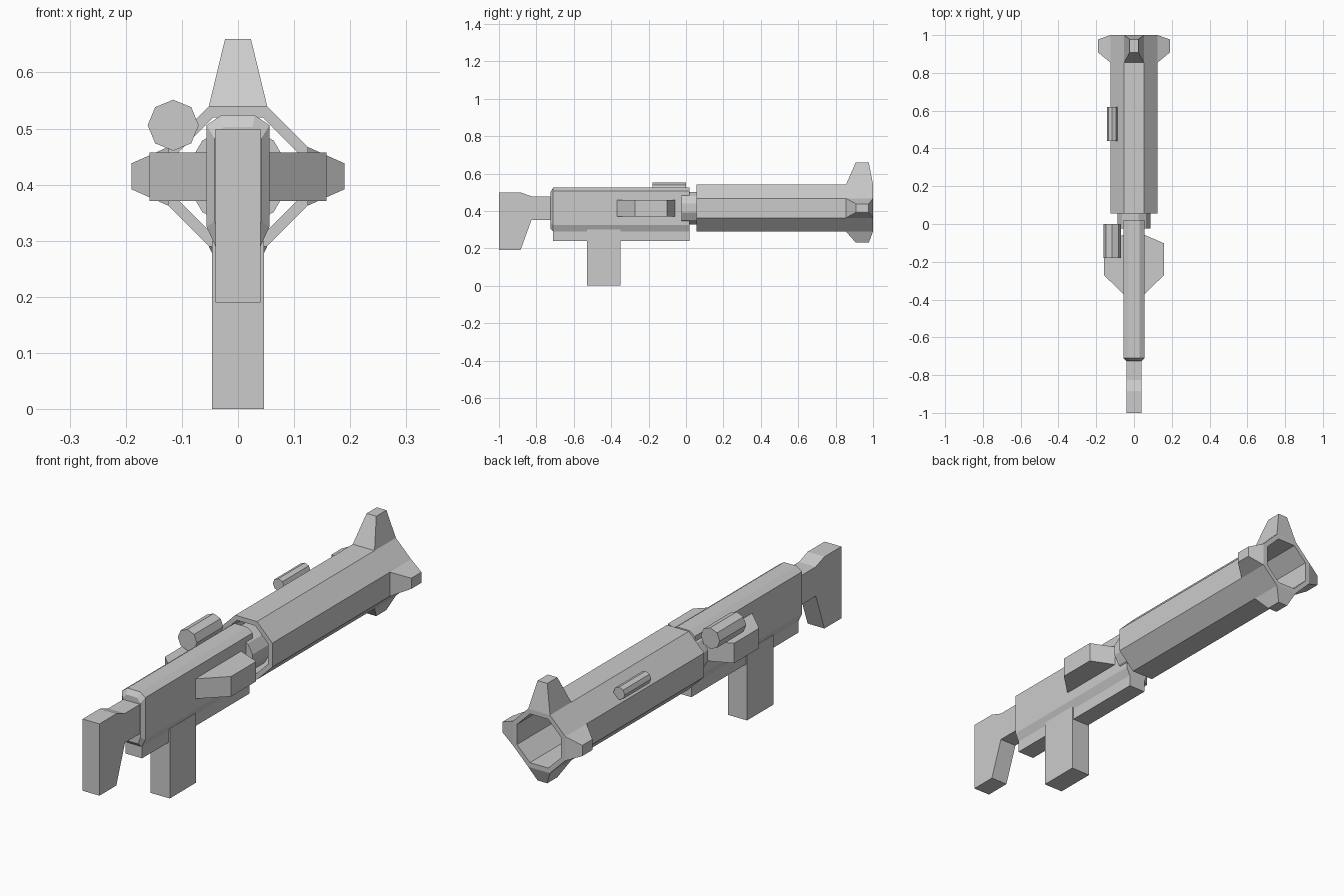
import bpy, bmesh, math
from mathutils import Matrix, Vector

if "Cube" in bpy.data.objects:
    bpy.data.objects.remove(bpy.data.objects["Cube"])

AXIS_Z = 0.415  # height of the barrel axis


def make(name, rings, closed=False):
    """Skin a list of equal-length point rings; cap the ends or close the loop."""
    bm = bmesh.new()
    vs = [[bm.verts.new(p) for p in r] for r in rings]
    n = len(vs[0])
    pairs = list(zip(vs, vs[1:]))
    if closed:
        pairs.append((vs[-1], vs[0]))
    for a, b in pairs:
        for i in range(n):
            j = (i + 1) % n
            bm.faces.new((a[i], a[j], b[j], b[i]))
    if not closed:
        bm.faces.new(vs[0])
        bm.faces.new(vs[-1])
    bmesh.ops.recalc_face_normals(bm, faces=bm.faces)
    mesh = bpy.data.meshes.new(name)
    bm.to_mesh(mesh)
    bm.free()
    ob = bpy.data.objects.new(name, mesh)
    bpy.context.collection.objects.link(ob)
    return ob


def polygon(n, r, y, cx=0, cz=AXIS_Z, turn=0.0):
    return [(cx + r * math.cos(turn + math.tau * i / n), y,
             cz + r * math.sin(turn + math.tau * i / n)) for i in range(n)]


def mirrored(half, y):
    """Closed cross-section from a half outline of (x, z), listed top to bottom."""
    return [(x, y, z) for x, z in half] + [(-x, y, z) for x, z in reversed(half)]


def box(name, x, y0, y1, z0, z1):
    half = [(x, z1), (x, z0)]
    return make(name, [mirrored(half, y0), mirrored(half, y1)])


# Barrel: open octagonal tube
k = math.cos(math.pi / 8)
t = math.pi / 8
make("barrel", [polygon(8, 0.125 / k, 0.055, turn=t), polygon(8, 0.125 / k, 1.0, turn=t),
                polygon(8, 0.105 / k, 1.0, turn=t), polygon(8, 0.105 / k, 0.055, turn=t)],
     closed=True)

# Muzzle fins: tapered blocks around the barrel end, the top one tallest
for name, turns, tip in (("top", 0, 0.245), ("right", 1, 0.19),
                         ("bottom", 2, 0.185), ("left", 3, 0.19)):
    rot = Matrix.Rotation(turns * math.pi / 2, 4, 'Y')
    rings = []
    for r, w, y0, y1 in ((0.125, 0.052, 0.855, 1.0), (tip, 0.023, 0.908, 0.977)):
        ring = [(-w, y0, r), (w, y0, r), (w, y1, r), (-w, y1, r)]
        rings.append([rot @ Vector(p) + Vector((0, 0, AXIS_Z)) for p in ring])
    make("muzzle_fin_" + name, rings)

# Neck between body and barrel
t = math.pi / 12
make("neck", [polygon(12, 0.09, -0.025, turn=t), polygon(12, 0.09, 0.09, turn=t)])

# Receiver body with a chamfered rear end
body = [(0.03, 0.524), (0.056, 0.506), (0.056, 0.325), (0.04, 0.29)]
rear = [(0.026, 0.503), (0.042, 0.483), (0.042, 0.335), (0.03, 0.305)]
make("receiver", [mirrored(rear, -0.724), mirrored(body, -0.71), mirrored(body, 0.02)])
box("lower_rail", 0.04, -0.71, 0.02, 0.24, 0.30)

# Grip
box("grip", 0.046, -0.53, -0.35, 0.0, 0.30)

# Shoulder stock: side outline extruded across x
stock = [(-1.0, 0.499), (-0.885, 0.499), (-0.826, 0.478), (-0.71, 0.478),
         (-0.71, 0.352), (-0.826, 0.352), (-0.885, 0.19), (-1.0, 0.19)]
make("stock", [[(x, y, z) for y, z in stock] for x in (-0.04, 0.04)])

# Side pods on both flanks
pod = [(0.05, -0.376), (0.158, -0.272), (0.158, -0.102), (0.05, -0.055)]
for name, s in (("right", 1), ("left", -1)):
    make("side_pod_" + name, [[(s * x, y, z) for x, y in pod] for z in (0.371, 0.457)])

# Sights: two octagonal rods on the left
for name, r, y0, y1 in (("rear_sight", 0.0455, -0.18, 0.0), ("front_sight", 0.027, 0.44, 0.62)):
    make(name, [polygon(8, r, y, -0.1155, 0.506) for y in (y0, y1)])
